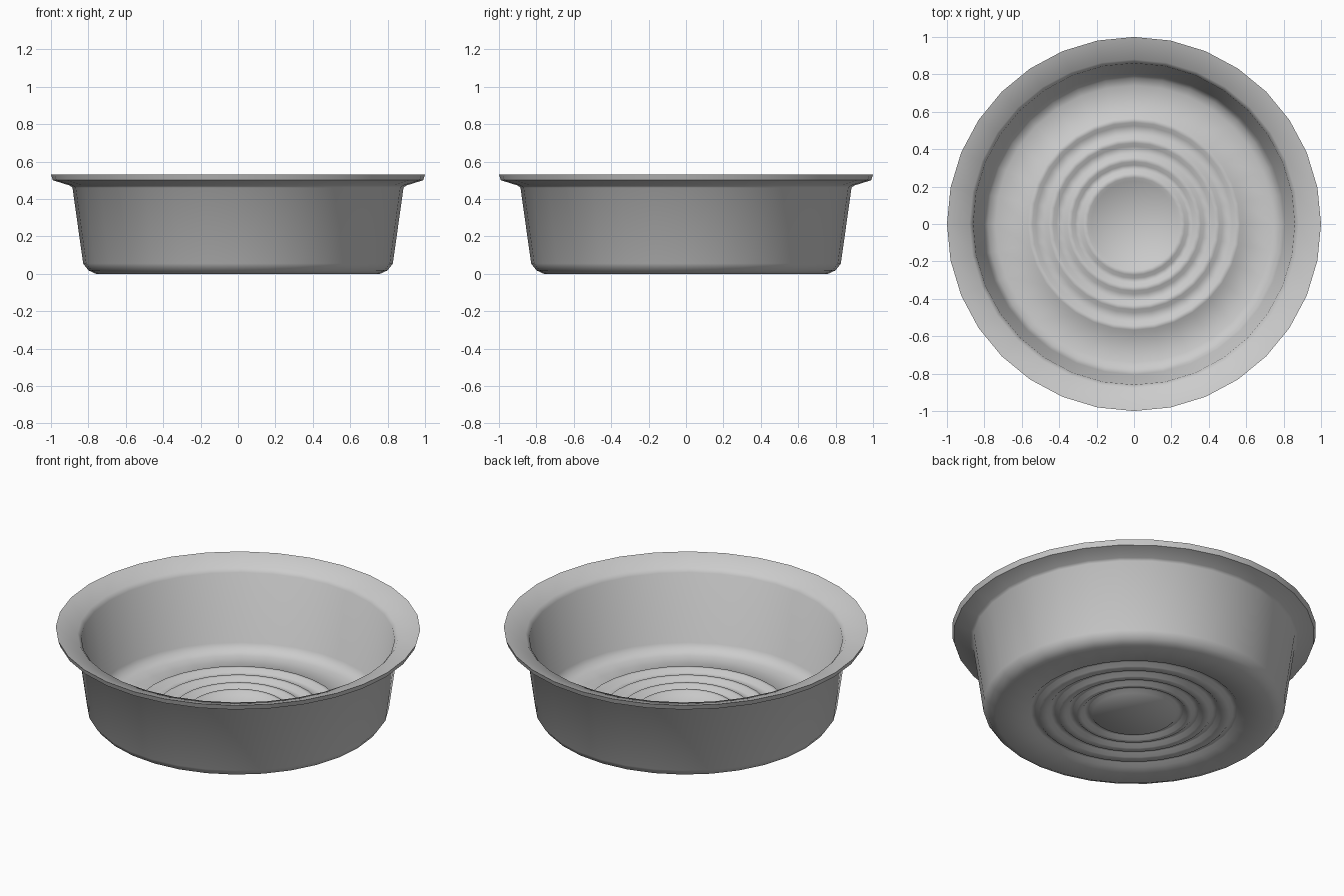
import bpy, bmesh, math

cube = bpy.data.objects.get("Cube")
if cube:
    bpy.data.objects.remove(cube, do_unlink=True)

SEGMENTS = 32
RINGS = [0.26, 0.345, 0.445, 0.555]   # raised circles pressed into the floor

grey = bpy.data.materials.new("plain grey")
grey.use_nodes = True
colour = (0.6, 0.6, 0.6, 1)
grey.diffuse_color = colour
grey.node_tree.nodes["Principled BSDF"].inputs["Base Color"].default_value = colour


def pressed_floor(z, height):
    """Floor profile from the centre outwards, with one rounded ridge per ring."""
    points = [(0, z)]
    for r in RINGS:
        points += [(r - 0.03, z), (r - 0.012, z + height),
                   (r + 0.012, z + height), (r + 0.03, z)]
    return points


def lathe(name, profile):
    """Spin an (r, z) profile about the z axis."""
    bm = bmesh.new()
    verts = [bm.verts.new((r, 0, z)) for r, z in profile]
    edges = [bm.edges.new(pair) for pair in zip(verts, verts[1:])]
    bmesh.ops.spin(bm, geom=verts + edges, cent=(0, 0, 0), axis=(0, 0, 1),
                   angle=math.tau, steps=SEGMENTS, use_merge=True)
    bmesh.ops.remove_doubles(bm, verts=bm.verts[:], dist=1e-4)
    bmesh.ops.recalc_face_normals(bm, faces=bm.faces[:])
    mesh = bpy.data.meshes.new(name)
    bm.to_mesh(mesh)
    bm.free()
    obj = bpy.data.objects.new(name, mesh)
    bpy.context.collection.objects.link(obj)
    mesh.materials.append(grey)
    bpy.ops.object.select_all(action='DESELECT')
    obj.select_set(True)
    bpy.context.view_layer.objects.active = obj
    bpy.ops.object.shade_smooth_by_angle(angle=math.radians(50))
    return obj


# Outside: pressed base, rounded foot, tapered wall, flared rim
outside = pressed_floor(0, 0.018) + [
    (0.76, 0), (0.8, 0.018), (0.828, 0.055),
    (0.885, 0.46), (0.9, 0.472), (0.99, 0.5)]
# Inside: rim top, tapered wall, rounded corner, pressed floor
inside = [
    (1.0, 0.53), (0.88, 0.492), (0.86, 0.468),
    (0.805, 0.07), (0.78, 0.036), (0.74, 0.02)] + pressed_floor(0.02, 0.018)[::-1]

lathe("round_basin", outside + inside)
